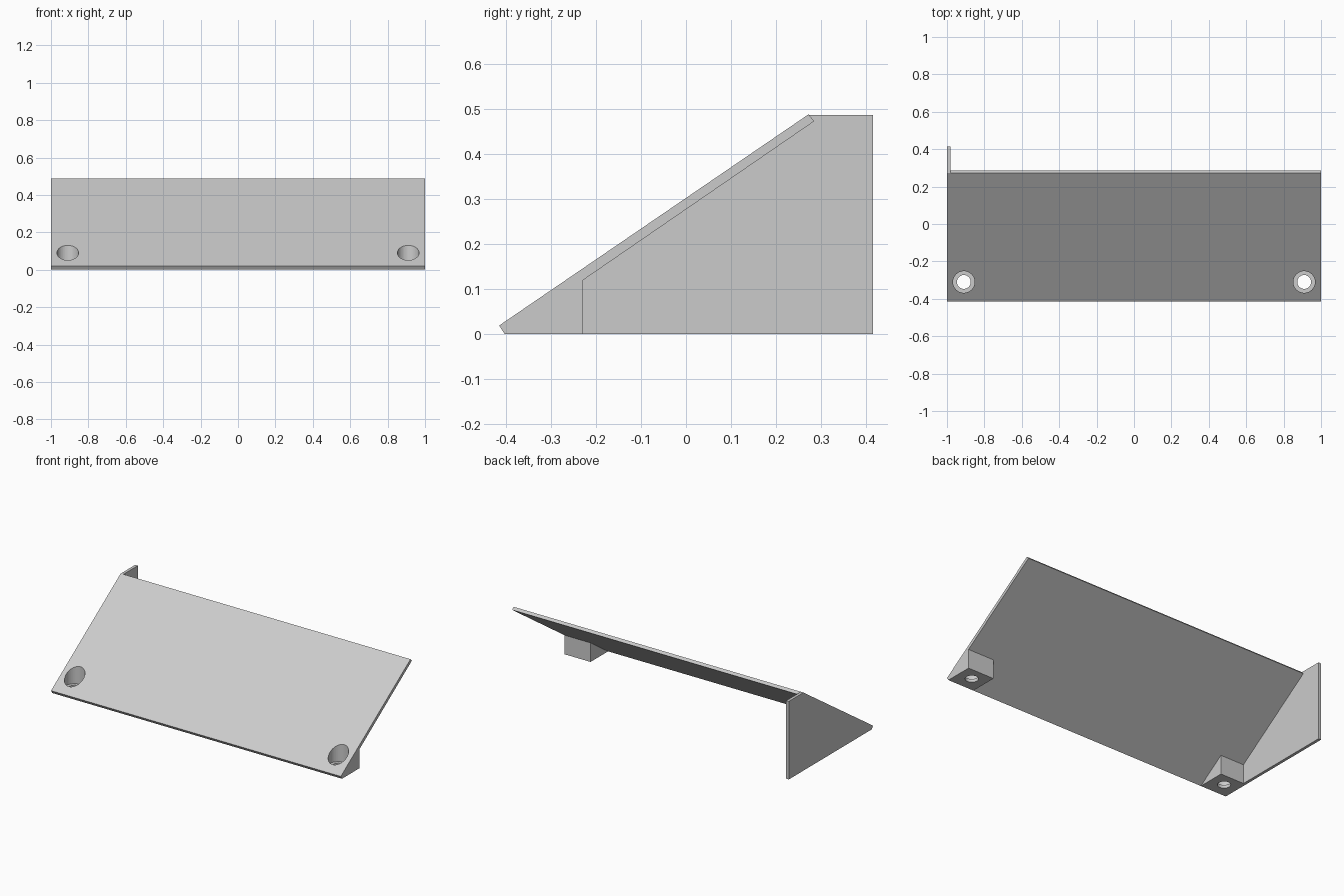
import bpy
import bmesh
from math import cos, sin, tau

cube = bpy.data.objects.get("Cube")
if cube:
    bpy.data.objects.remove(cube)

# Single matte grey for every part
grey = bpy.data.materials.new("light_grey")
grey.use_nodes = True
COLOUR = (0.6, 0.6, 0.6, 1)
grey.diffuse_color = COLOUR
grey.node_tree.nodes["Principled BSDF"].inputs["Base Color"].default_value = COLOUR


def finish(name, bm):
    bmesh.ops.recalc_face_normals(bm, faces=bm.faces[:])
    mesh = bpy.data.meshes.new(name)
    bm.to_mesh(mesh)
    bm.free()
    mesh.materials.append(grey)
    obj = bpy.data.objects.new(name, mesh)
    bpy.context.collection.objects.link(obj)
    return obj


def extrude_x(name, profile, x0, x1):
    """Prism from a (y, z) outline running from x0 to x1."""
    bm = bmesh.new()
    face = bm.faces.new([bm.verts.new((x0, y, z)) for y, z in profile])
    out = bmesh.ops.extrude_face_region(bm, geom=[face])
    verts = [v for v in out["geom"] if isinstance(v, bmesh.types.BMVert)]
    bmesh.ops.translate(bm, verts=verts, vec=(x1 - x0, 0, 0))
    return finish(name, bm)


def lathe(name, profile, x, y, sides=48):
    """Solid of revolution about a vertical axis from (radius, z) pairs."""
    bm = bmesh.new()
    rings = [[bm.verts.new((x + r * cos(tau * i / sides), y + r * sin(tau * i / sides), z))
              for i in range(sides)] for r, z in profile]
    for low, high in zip(rings, rings[1:]):
        for i in range(sides):
            j = (i + 1) % sides
            bm.faces.new((low[i], low[j], high[j], high[i]))
    bm.faces.new(rings[0])
    bm.faces.new(rings[-1])
    return finish(name, bm)


# Key points on the panel's underside, as (y, z)
TOE, HEEL = (-0.403, 0), (0.285, 0.473)
CREST = (0.272, 0.488)
BLOCK_BACK = -0.23
SLOPE = (HEEL[1] - TOE[1]) / (HEEL[0] - TOE[0])
THICK = 0.018

# Sloping panel and the side plate that carries it
panel = extrude_x("sloping_panel", [(-0.415, 0.019), TOE, HEEL, CREST], -1, 1)
extrude_x("side_plate", [TOE, (0.415, 0), (0.415, 0.487), (0.273, 0.487), HEEL],
          -1, THICK - 1)

# Wedge-shaped screw blocks under the front corners
wedge = [TOE, (BLOCK_BACK, 0), (BLOCK_BACK, (BLOCK_BACK - TOE[0]) * SLOPE)]
blocks = [extrude_x("right_screw_block", wedge, THICK - 1, -0.82),
          extrude_x("left_screw_block", wedge, 0.82, 1)]

# Counterbored vertical screw holes
for block, side in zip(blocks, (-1, 1)):
    cutter = lathe("screw_hole_cutter",
                   [(0.037, -0.1), (0.037, 0.02), (0.058, 0.02), (0.058, 0.3)],
                   side * 0.91, -0.31)
    cutter.hide_render = True
    cutter.hide_set(True)
    for target in (panel, block):
        cut = target.modifiers.new("screw_hole", 'BOOLEAN')
        cut.operation = 'DIFFERENCE'
        cut.solver = 'EXACT'
        cut.object = cutter
